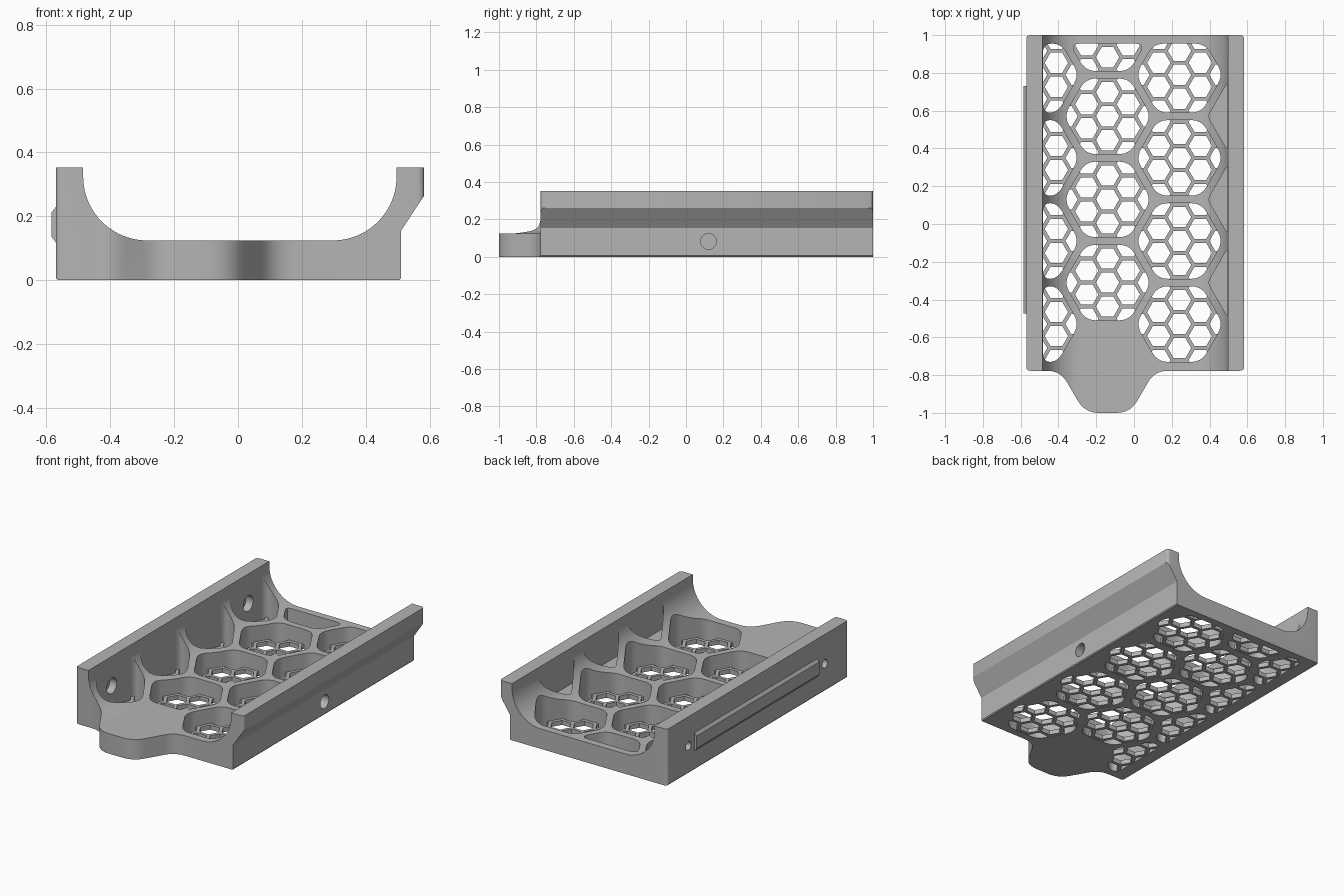
import bpy, bmesh, math
from mathutils import Vector

cube = bpy.data.objects.get("Cube")
if cube:
    bpy.data.objects.remove(cube, do_unlink=True)

grey = bpy.data.materials.new("plain_grey")
grey.use_nodes = True
grey.diffuse_color = (0.46, 0.46, 0.46, 1)
grey.node_tree.nodes["Principled BSDF"].inputs["Base Color"].default_value = (0.46, 0.46, 0.46, 1)


def rounded(poly, trim, steps=6):
    """Round each corner of a 2D polygon."""
    out, n = [], len(poly)
    for i in range(n):
        a, b, c = (Vector(poly[(i + k) % n]) for k in (-1, 0, 1))
        p = b + (a - b).normalized() * min(trim, (a - b).length * 0.49)
        q = b + (c - b).normalized() * min(trim, (c - b).length * 0.49)
        for s in range(steps + 1):
            t = s / steps
            out.append(p * (1 - t) ** 2 + b * (2 * t * (1 - t)) + q * t * t)
    return out


def clip(poly, normal, limit):
    """Keep the part of a convex polygon where dot(point, normal) <= limit."""
    out, nrm = [], Vector(normal)
    for i, b in enumerate(poly):
        a, b = Vector(poly[i - 1]), Vector(b)
        da, db = a.dot(nrm) - limit, b.dot(nrm) - limit
        if da * db < 0:
            out.append(a.lerp(b, da / (da - db)))
        if db <= 0:
            out.append(b)
    return out


def hexagon(cx, cy, apothem):
    r = apothem / math.cos(math.pi / 6)
    return [Vector((cx + r * math.cos(k * math.pi / 3), cy + r * math.sin(k * math.pi / 3)))
            for k in range(6)]


PLACE = {"x": lambda u, v, h: (h, u, v), "y": lambda u, v, h: (u, h, v), "z": lambda u, v, h: (u, v, h)}


def add_prism(bm, poly, axis, lo, hi):
    ends = [[bm.verts.new(PLACE[axis](u, v, h)) for u, v in poly] for h in (lo, hi)]
    bm.faces.new(ends[0][::-1])
    bm.faces.new(ends[1])
    for i in range(len(poly)):
        bm.faces.new((ends[0][i - 1], ends[0][i], ends[1][i], ends[1][i - 1]))


def prisms(name, items):
    """One object from a list of (polygon, axis, low, high)."""
    bm = bmesh.new()
    for item in items:
        add_prism(bm, *item)
    bmesh.ops.recalc_face_normals(bm, faces=bm.faces)
    mesh = bpy.data.meshes.new(name)
    bm.to_mesh(mesh)
    bm.free()
    mesh.materials.append(grey)
    obj = bpy.data.objects.new(name, mesh)
    bpy.context.collection.objects.link(obj)
    return obj


def boolean(obj, cutter, operation="DIFFERENCE"):
    mod = obj.modifiers.new("cut", "BOOLEAN")
    mod.operation, mod.solver, mod.object = operation, "EXACT", cutter
    bpy.context.view_layer.update()
    mesh = bpy.data.meshes.new_from_object(obj.evaluated_get(bpy.context.evaluated_depsgraph_get()))
    obj.modifiers.clear()
    obj.data = mesh
    bpy.data.objects.remove(cutter, do_unlink=True)


def circle(u, v, r, n=32):
    return [(u + r * math.cos(2 * math.pi * k / n), v + r * math.sin(2 * math.pi * k / n)) for k in range(n)]


def arc(cx, cz, r, start, end, n=20):
    angles = [math.radians(start + (end - start) * k / n) for k in range(n + 1)]
    return [(cx + r * math.cos(a), cz + r * math.sin(a)) for a in angles]


# Tray section: two walls with large inner fillets and an overhang on the left
section = [(-0.565, 0), (-0.57, 0.006), (-0.57, 0.352), (-0.485, 0.352)]
section += arc(-0.285, 0.324, 0.2, 180, 270) + arc(0.297, 0.324, 0.2, 270, 360)
section += [(0.497, 0.352), (0.582, 0.352), (0.582, 0.262), (0.511, 0.155), (0.511, 0.006), (0.506, 0)]
body = prisms("tray_body", [(section, "y", -1.1, 1.1)])

# Plan outline with the front nose
nose = rounded([(-0.39, -0.777), (-0.26, -1), (-0.02, -1), (0.11, -0.777)], 0.075, 8)[9:27]
shoulders = [rounded([(-0.6, -0.777), (-0.39, -0.777), (-0.26, -1)], 0.07, 8)[9:18],
             rounded([(-0.02, -1), (0.11, -0.777), (0.5, -0.777)], 0.07, 8)[9:18]]
corners = rounded([(0.584, -0.777), (0.584, 1), (-0.572, 1), (-0.572, -0.777)], 0.025)
outline = shoulders[0] + nose + shoulders[1] + corners
boolean(body, prisms("outline", [(outline, "z", -0.2, 0.6)]), "INTERSECT")

# Honeycomb pockets
PITCH, APOTHEM = 0.44, 0.2
STEP = PITCH * math.cos(math.pi / 6)
X0, Y0 = -0.14, 0.13
cells = [(X0, Y0 + PITCH * k) for k in (-1, 0, 1, 2)]
cells += [(X0 + s * STEP, Y0 + PITCH * (k + 0.5)) for s in (-1, 1) for k in (-2, -1, 0, 1)]


def bounded(poly, slack=0):
    poly = clip(poly, (0, 1), 0.955 + slack)
    poly = clip(poly, (-1, 0), 0.483 + slack) if poly else poly
    return clip(poly, (1, 0), 0.495 + slack) if poly else poly


pockets = [(rounded(bounded(hexagon(x, y, APOTHEM)), 0.055), "z", -0.1, 0.5) for x, y in cells]
# Shallow pockets in the left fillet
pockets += [(rounded(bounded(hexagon(X0 + 2 * STEP, Y0 + PITCH * k, APOTHEM)), 0.025), "z", 0.13, 0.5)
            for k in (-1, 0, 1)]
boolean(body, prisms("pockets", pockets))

# Side holes: counterbored screw holes on the right, a blind socket on the left
HOLES = (-0.55, 0.79)
boolean(body, prisms("screw_holes", [(circle(y, 0.17, 0.026), "x", -0.7, -0.4) for y in HOLES]))
boolean(body, prisms("counterbores", [(circle(y, 0.17, 0.048), "x", -0.53, -0.4) for y in HOLES]))
boolean(body, prisms("socket", [(circle(0.12, 0.082, 0.042), "x", 0.46, 0.7)]))

# Fine honeycomb grilles across the pocket floors
SMALL, BAR = 0.127, 0.02
bars = []
for cx, cy in cells:
    for i in range(-3, 4):
        for j in range(-4, 5):
            x = cx + i * SMALL * math.cos(math.pi / 6)
            y = cy + (j + 0.5 * (i % 2)) * SMALL
            ring = hexagon(x, y, SMALL / 2)
            for k in range(3):
                a, b = ring[k], ring[k + 1]
                along = (b - a).normalized()
                side = Vector((-along.y, along.x)) * BAR / 2
                a, b = a - along * 0.005, b + along * 0.005
                bar = [a - side, b - side, b + side, a + side]
                for m in range(6):
                    ang = math.pi / 6 + m * math.pi / 3
                    nrm = Vector((math.cos(ang), math.sin(ang)))
                    if bar:
                        bar = clip(bar, nrm, nrm.dot(Vector((cx, cy))) + APOTHEM + 0.008)
                bar = bounded(bar, 0.008) if bar else bar
                if len(bar) > 2:
                    bars.append((bar, "z", 0.002, 0.03))
grille = prisms("floor_grilles", bars)

# Raised rail on the right outer wall
rail_section = [(-0.565, 0.117), (-0.57, 0.117), (-0.584, 0.135), (-0.584, 0.212), (-0.57, 0.23), (-0.565, 0.23)]
rail = prisms("side_rail", [(rail_section, "y", -0.475, 0.73)])

# Smooth curved walls, keep hard edges
bpy.ops.object.select_all(action="DESELECT")
body.select_set(True)
bpy.context.view_layer.objects.active = body
bpy.ops.object.shade_smooth_by_angle(angle=math.radians(30))
